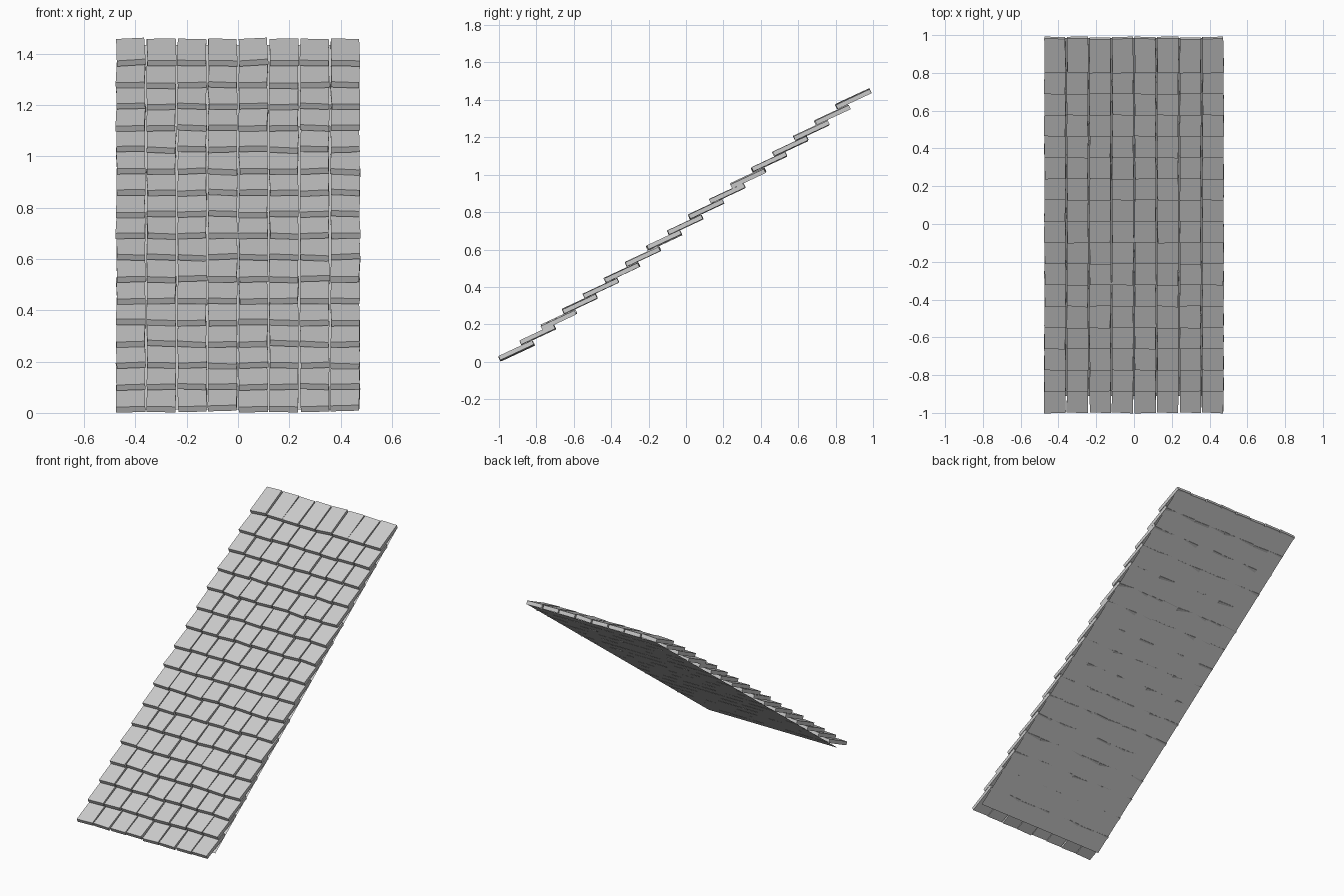
import bpy, bmesh, random
from math import atan2, radians
from mathutils import Vector, Matrix

if "Cube" in bpy.data.objects:
    bpy.data.objects.remove(bpy.data.objects["Cube"])

random.seed(7)
COLS, ROWS = 8, 17
PITCH_X = 0.1195           # column spacing
STEP_Y, STEP_Z = 0.1125, 0.0842   # rise of each course
LEN_Y, LEN_Z = 0.18, 0.084        # run of one shingle
THICK = 0.024


def make_object(name, bm):
    bmesh.ops.recalc_face_normals(bm, faces=bm.faces)
    mesh = bpy.data.meshes.new(name)
    bm.to_mesh(mesh)
    bm.free()
    obj = bpy.data.objects.new(name, mesh)
    bpy.context.collection.objects.link(obj)
    return obj


# Shingles: overlapping, slightly irregular wooden slabs
bm = bmesh.new()
pitch = atan2(LEN_Z, LEN_Y)
length = Vector((LEN_Y, LEN_Z)).length
# half the columns are laid out, then repeated on the other half
pattern = [[(random.uniform(-3, 3), random.uniform(-0.003, 0.003), random.uniform(-1.2, 1.2),
             [random.uniform(-0.003, 0.003) for _ in range(4)])
            for _ in range(COLS // 2)] for _ in range(ROWS)]
for r in range(ROWS):
    for c in range(COLS):
        roll, lift, yaw, skew = pattern[r][c % 4]
        centre = Vector(((c - 3.5) * PITCH_X,
                         -0.905 + r * STEP_Y,
                         0.058 + r * STEP_Z + lift))
        verts = bmesh.ops.create_cube(bm, size=1)["verts"]
        for v in verts:
            k = (v.co.x > 0) + 2 * (v.co.y > 0)
            v.co = Vector((v.co.x * 0.112 + skew[k] * 0.6,
                           v.co.y * length + skew[3 - k],
                           v.co.z * THICK))
        rot = (Matrix.Rotation(pitch, 4, 'X') @ Matrix.Rotation(radians(roll), 4, 'Y')
               @ Matrix.Rotation(radians(yaw), 4, 'Z'))
        bmesh.ops.transform(bm, matrix=Matrix.Translation(centre) @ rot, verts=verts)
make_object("roof_shingles", bm)

# Backing sheet beneath the shingles
bm = bmesh.new()
corners = [(-0.472, -0.91, 0.014), (0.472, -0.91, 0.014),
           (0.472, 0.985, 1.434), (-0.472, 0.985, 1.434)]
bm.faces.new([bm.verts.new(p) for p in corners])
make_object("roof_backing", bm)
